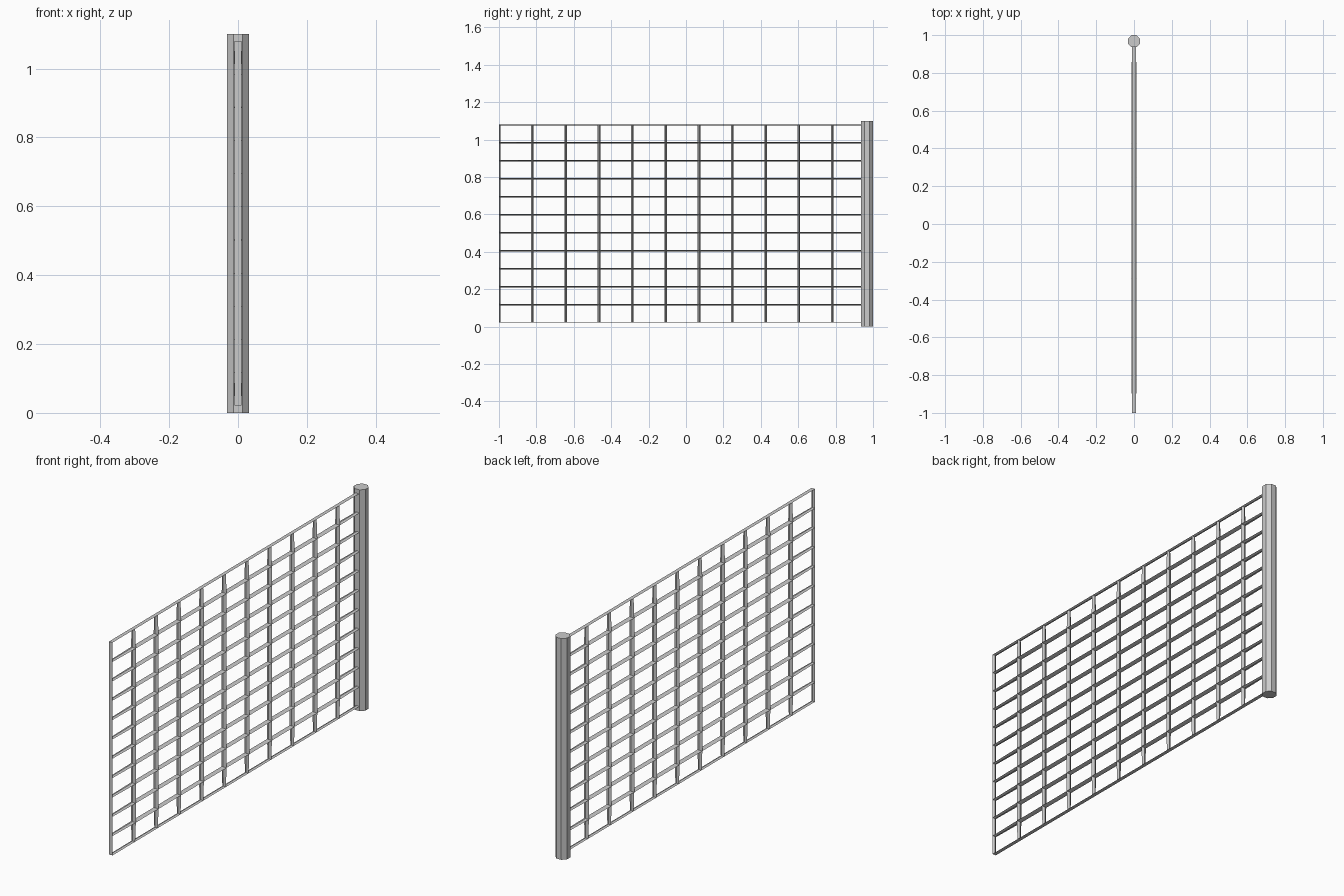
import bpy, bmesh, math

if "Cube" in bpy.data.objects:
    bpy.data.objects.remove(bpy.data.objects["Cube"])

N = 11                                  # cells in each direction
Y0, Z0, DY, DZ = -1.0, 0.021, 0.1782, 0.0962
IN_Y, IN_Z = 0.007, 0.004               # half width of the bars
D_EDGE, D_MID = 0.0098, 0.0135          # half depth at rim / inside


def add_object(name, bm):
    bmesh.ops.recalc_face_normals(bm, faces=bm.faces)
    mesh = bpy.data.meshes.new(name)
    bm.to_mesh(mesh)
    bm.free()
    obj = bpy.data.objects.new(name, mesh)
    bpy.context.collection.objects.link(obj)
    return obj


# Wire mesh panel: diamond-section bars, flat and thinner along the rim
bm = bmesh.new()
front, back = {}, {}
for i in range(N + 1):
    for j in range(N + 1):
        d = D_EDGE if i in (0, N) or j in (0, N) else D_MID
        y, z = Y0 + i * DY, Z0 + j * DZ
        front[i, j] = bm.verts.new((d, y, z))
        back[i, j] = bm.verts.new((-d, y, z))

for i in range(N):
    for j in range(N):
        keys = [(i, j), (i + 1, j), (i + 1, j + 1), (i, j + 1)]
        inner = [bm.verts.new((0,
                               Y0 + a * DY + (IN_Y if a == i else -IN_Y),
                               Z0 + b * DZ + (IN_Z if b == j else -IN_Z)))
                 for a, b in keys]
        for k in range(4):
            m = (k + 1) % 4
            for side in (front, back):
                bm.faces.new((side[keys[k]], side[keys[m]], inner[m], inner[k]))

# Flat outer rim
for k in range(N):
    for a, b in (((k, 0), (k + 1, 0)), ((k, N), (k + 1, N)),
                 ((0, k), (0, k + 1)), ((N, k), (N, k + 1))):
        bm.faces.new((front[a], front[b], back[b], back[a]))
add_object("wire_panel", bm)

# Octagonal post with flats facing the axes
apothem = 0.032
bpy.ops.mesh.primitive_cylinder_add(
    vertices=8, radius=apothem / math.cos(math.pi / 8), depth=1.1,
    location=(0, 1 - apothem, 0.55), rotation=(0, 0, math.pi / 8))
bpy.context.object.name = "post"
